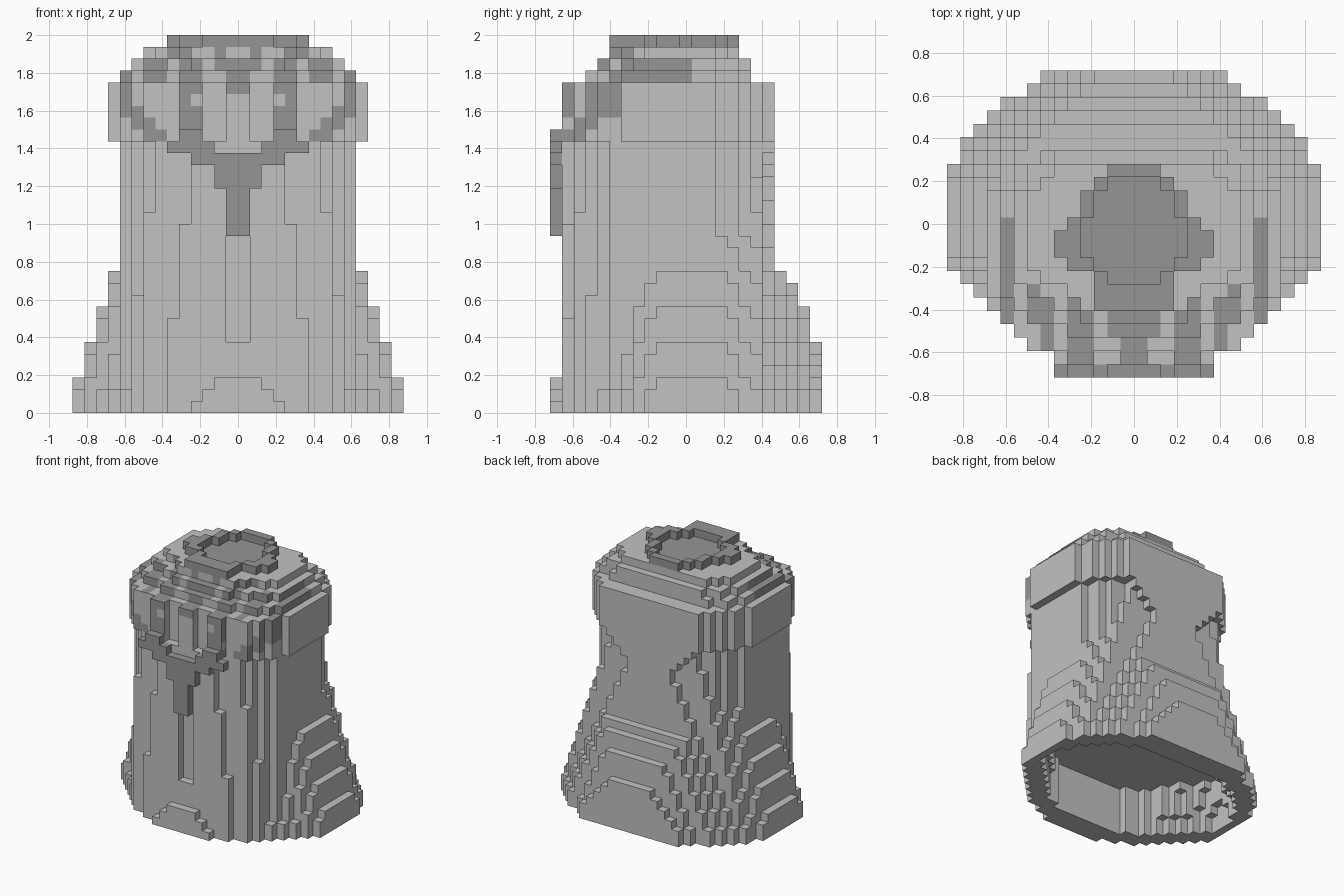
import bpy, bmesh, math
from mathutils import Vector

cube = bpy.data.objects.get("Cube")
if cube:
    bpy.data.objects.remove(cube)

U = 0.0625            # block size
Y0 = -11.5 * U        # front edge of row 0


def material(name, v):
    m = bpy.data.materials.new(name)
    m.use_nodes = True
    m.diffuse_color = (v, v, v, 1)
    m.node_tree.nodes["Principled BSDF"].inputs["Base Color"].default_value = (v, v, v, 1)
    return m


LIGHT = material("light grey cloth", 0.54)
DARK = material("dark grey trim", 0.30)


def span(row, layer, half, inner=0):
    """Blocks of one row, mirrored about x = 0, with an optional gap."""
    return {(i, row, layer) for i in range(-half, half) if not -inner <= i < inner}


# Robe: half widths per row at the foot, shrink per layer, and the upper limit
FOOT = [4.1, 6.9, 8.8, 9.9, 10.6, 11.6, 12.5, 13.7, 14.4, 14.7, 14.99, 14.99, 14.99,
        14.99, 14.7, 14.4, 13.99, 13.5, 12.9, 11.9, 10.9, 8.9, 7.9]
SHRINK = [1, .12, .05, .1] + [1 / 3] * 14 + [.5, .5, .5, .5, .8]
UPPER = [0, 4, 7, 8, 9, 10, 10, 10, 10, 10, 10, 10, 10, 10, 9, 9, 8, 6, 2, 0, 0, 0, 0]
ROW_TOP = {0: 3, 19: 12, 20: 11, 21: 9, 22: 6}


def robe_half(j, k):
    if k >= ROW_TOP.get(j, 99):
        return 0
    return max(UPPER[j], math.floor(FOOT[j] - SHRINK[j] * k))


robe = set()
for k in range(23):
    for j in range(23):
        robe |= span(j, k, robe_half(j, k))

# Front slit below the collar
for k in range(6, 15):
    robe -= span(1, k, 1)

# Hollow underside
for k in range(6):
    for j in range(3, 20):
        half = min(robe_half(n, k) for n in range(j - 2, j + 3)) - 1
        if half > 0:
            robe -= span(j, k, half)

# Hood: stepped layers, half widths from the given first row backwards
HOOD = {28: (3, [5, 8, 9] + [10] * 8 + [9, 9, 7]),
        29: (4, [4, 6, 8] + [9] * 7 + [8, 8, 6]),
        30: (5, [4, 5, 7] + [8] * 6 + [7, 6])}
for k in range(23, 28):
    HOOD[k] = (1, [5, 8, 9, 10, 10] + [11] * 8 + [10, 10, 9, 8, 7])
hood = set()
for k, (first, widths) in HOOD.items():
    for n, half in enumerate(widths):
        hood |= span(first + n, k, half)

# Sunken panels either side of the front ridge
for k in range(23, 28):
    hood -= span(1, k, 3, 1)

# Tapering panel at the back of the hood
for k in range(18, 23):
    hood |= span(18, k, k - 16)
hood -= robe

# Collar: pointed trim with a hanging strip
collar = set()
for k, half, inner in [(15, 1, 0), (16, 1, 0), (17, 1, 0), (18, 1, 0), (19, 2, 0),
                       (20, 2, 0), (21, 4, 0), (22, 6, 2), (23, 5, 3)]:
    collar |= span(0, k, half, inner)

# Crown ring: (half width, half opening) per row
RING = [(3, 0), (3, 0), (3, 2), (5, 3), (6, 4), (6, 4), (5, 4), (4, 3), (4, 3), (3, 2), (2, 0)]
ring = set()
for n, (half, inner) in enumerate(RING):
    ring |= span(5 + n, 31, half, inner)

# Painted trim lines on the hood, as (x, z) paths on one side
STROKES = [(-0.25, [(.30, 1.40), (.25, 1.52), (.29, 1.70), (.22, 1.80), (.30, 1.90)]),
           (0.04, [(.42, 1.48), (.53, 1.53), (.59, 1.63), (.595, 1.82)]),
           (-0.25, [(.43, 1.79), (.46, 1.85)]),
           (-0.25, [(.0, 1.72), (.03, 1.80), (.08, 1.88)])]


def near(p, a, b):
    a, b = Vector(a), Vector(b)
    t = max(0, min(1, (p - a).dot(b - a) / (b - a).length_squared))
    return (p - a.lerp(b, t)).length < 0.05


def hood_rule(c, normal):
    # floor inside the crown ring
    if normal[2] == 1 and c.z > 1.93:
        n = math.floor((c.y - Y0) / U) - 5
        return 0 <= n < len(RING) and abs(c.x) < RING[n][0] * U
    p = Vector((abs(c.x), c.z))
    return any(c.y < limit and any(near(p, a, b) for a, b in zip(path, path[1:]))
               for limit, path in STROKES)


SOLID = robe | hood | collar | ring


def block_object(name, cells, rule):
    """Skin a set of blocks, leaving out faces hidden between blocks."""
    bm = bmesh.new()
    verts = {}

    def vert(p):
        if p not in verts:
            verts[p] = bm.verts.new((p[0] * U, Y0 + p[1] * U, p[2] * U))
        return verts[p]

    for cell in sorted(cells):
        for axis in range(3):
            for side in (0, 1):
                normal = [0, 0, 0]
                normal[axis] = 2 * side - 1
                if tuple(a + b for a, b in zip(cell, normal)) in SOLID:
                    continue
                corners = []
                for du, dv in ((0, 0), (1, 0), (1, 1), (0, 1)):
                    p = list(cell)
                    p[axis] += side
                    p[(axis + 1) % 3] += du
                    p[(axis + 2) % 3] += dv
                    corners.append(vert(tuple(p)))
                face = bm.faces.new(corners if side else corners[::-1])
                face.material_index = int(rule(face.calc_center_median(), normal))
    mesh = bpy.data.meshes.new(name)
    bm.to_mesh(mesh)
    bm.free()
    mesh.materials.append(LIGHT)
    mesh.materials.append(DARK)
    obj = bpy.data.objects.new(name, mesh)
    bpy.context.collection.objects.link(obj)


block_object("robe", robe, lambda c, n: False)
block_object("hood", hood, hood_rule)
block_object("collar_trim", collar, lambda c, n: True)
block_object("crown_ring", ring, lambda c, n: True)
